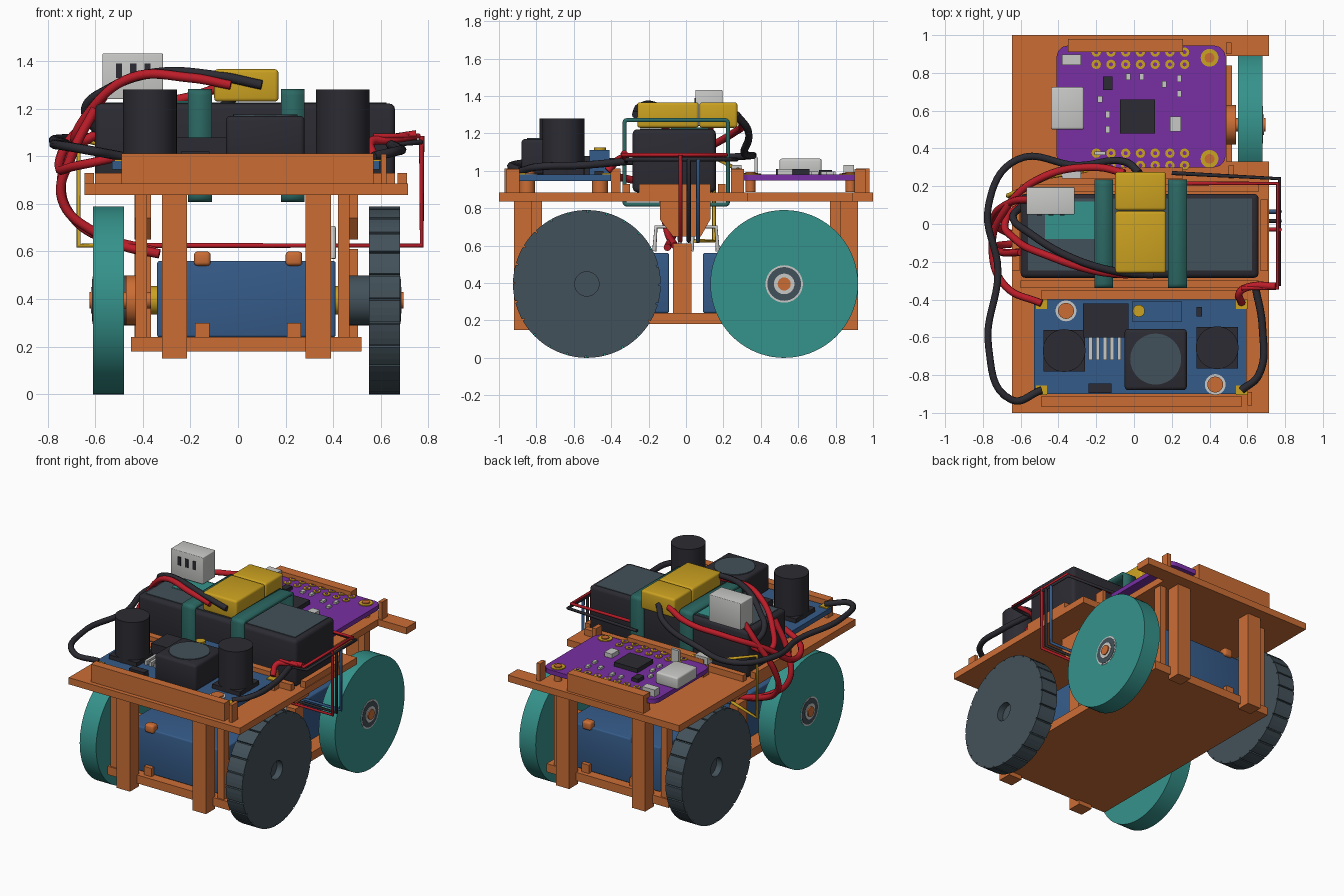
import bpy, bmesh, math
from mathutils import Vector, Matrix

if "Cube" in bpy.data.objects:
    bpy.data.objects.remove(bpy.data.objects["Cube"])


def material(name, r, g, b):
    m = bpy.data.materials.new(name)
    m.use_nodes = True
    m.diffuse_color = (r, g, b, 1)
    m.node_tree.nodes["Principled BSDF"].inputs["Base Color"].default_value = (r, g, b, 1)
    return m


orange = material("orange", .6, .155, .036)
teal = material("teal", .036, .29, .26)
strap_teal = material("dark teal", .025, .14, .125)
slate = material("slate grey", .055, .082, .1)
black = material("charcoal", .024, .024, .032)
blue = material("blue", .036, .105, .25)
purple = material("purple", .19, .028, .37)
gold = material("gold", .6, .36, .015)
red = material("red", .5, .012, .022)
light = material("light grey", .58, .58, .57)


def finish(name, bm, mat, smooth=False):
    bmesh.ops.recalc_face_normals(bm, faces=bm.faces)
    mesh = bpy.data.meshes.new(name)
    bm.to_mesh(mesh)
    bm.free()
    mesh.materials.append(mat)
    ob = bpy.data.objects.new(name, mesh)
    bpy.context.collection.objects.link(ob)
    bpy.ops.object.select_all(action="DESELECT")
    ob.select_set(True)
    bpy.context.view_layer.objects.active = ob
    if smooth:
        bpy.ops.object.shade_smooth_by_angle()
    return ob


def box(name, xs, ys, zs, mat, bevel=0, along=None, hollow=False):
    """Box from spans; bevels all edges or only those along one axis."""
    bm = bmesh.new()
    bmesh.ops.create_cube(bm, size=1)
    for v in bm.verts:
        v.co = [s[0] if c < 0 else s[1] for c, s in zip(v.co, (xs, ys, zs))]
    if bevel:
        edges = [e for e in bm.edges if along is None or
                 abs((e.verts[0].co - e.verts[1].co).normalized()[along]) > .9]
        bmesh.ops.bevel(bm, geom=edges, offset=bevel, segments=3, profile=.5, affect="EDGES")
    if hollow:
        ends = [f for f in bm.faces if abs(f.normal.x) > .9]
        bmesh.ops.delete(bm, geom=ends, context="FACES_ONLY")
    return finish(name, bm, mat, bool(bevel))


def cyl(name, centre, radius, depth, mat, axis="Z", sides=40):
    bm = bmesh.new()
    turn = Matrix.Rotation(math.pi / 2, 4, "Y") if axis == "X" else Matrix()
    bmesh.ops.create_cone(bm, cap_ends=True, segments=sides, radius1=radius, radius2=radius,
                          depth=depth, matrix=Matrix.Translation(centre) @ turn)
    return finish(name, bm, mat, True)


def prism(name, outline, x0, x1, mat):
    """Extrude a (y, z) outline along x."""
    bm = bmesh.new()
    face = bm.faces.new([bm.verts.new((x0, y, z)) for y, z in outline])
    new = bmesh.ops.extrude_face_region(bm, geom=[face])["geom"]
    bmesh.ops.translate(bm, verts=[v for v in new if isinstance(v, bmesh.types.BMVert)], vec=(x1 - x0, 0, 0))
    return finish(name, bm, mat)


def wire(name, points, radius, mat, curved=True):
    curve = bpy.data.curves.new(name, "CURVE")
    curve.dimensions = "3D"
    curve.bevel_depth, curve.bevel_resolution, curve.use_fill_caps = radius, 2, True
    spline = curve.splines.new("BEZIER")
    spline.bezier_points.add(len(points) - 1)
    for bp, p in zip(spline.bezier_points, points):
        bp.co = p
        bp.handle_left_type = bp.handle_right_type = "AUTO" if curved else "VECTOR"
    spline.resolution_u = 8 if curved else 1
    curve.materials.append(mat)
    ob = bpy.data.objects.new(name, curve)
    bpy.context.collection.objects.link(ob)
    bpy.ops.object.select_all(action="DESELECT")
    ob.select_set(True)
    bpy.context.view_layer.objects.active = ob
    bpy.ops.object.convert(target="MESH")


MID = .035      # chassis centre line
AXLE = .395     # wheel radius and axle height

# Decks: the top one has a wheel notch at the rear
top, under = .885, .837
box("top_deck", (-.645, .49), (-1, 1), (under, top), orange)
box("top_deck_front_wing", (.49, .715), (-1, .33), (under, top), orange)
box("top_deck_rear_arm", (.49, .715), (.89, 1), (under, top), orange)
box("base_deck", (-.45, .52), (-.84, .84), (.18, .24), orange)
for end in (-1, 1):
    for x in (-.267, .337):
        box("corner_post", (x - .053, x + .053), sorted((end * .92, end * .82)), (.15, .84), orange)
    for x in (-.4, .45):
        box("slim_post", (x - .03, x + .018), sorted((end * .83, end * .77)), (.2, .84), orange)
for side in (-1, 1):
    a, b = sorted((MID + side * .4, MID + side * .47))
    box("centre_post", (a, b), (-.07, .03), (.2, .61), orange)
    prism("tapered_bracket", [(-.14, under), (.13, under), (.13, .74), (.08, .65), (-.07, .65), (-.14, .74)],
          a, b, orange)

# Deck rails, clips and battery tray
box("front_rail", (-.49, .57), (-.97, -.91), (top, 1.012), orange)
box("board_rail", (-.49, .57), (-.4, -.35), (top, 1.012), orange)
box("middle_rail", (-.35, .26), (.24, .3), (top, 1.012), orange)
box("rear_rail", (-.35, .26), (.91, .98), (top, 1.012), orange)
box("front_clip", (.6, .625), (-.96, -.89), (top, 1.01), orange)
box("rear_clip", (.487, .515), (.9, .96), (top, 1.01), orange)
box("rear_left_clip", (.5, .53), (.24, .31), (top, 1.01), orange)
for y in (-.32, .19):
    box("tray_rail", (-.6, .66), (y - .02, y + .02), (top, .93), orange)
for x in (-.625, .69):
    box("tray_stop", (x - .02, x + .02), (-.25, .13), (top, .93), orange)

# Motors
for end in (-1, 1):
    box("motor", (-.34, .41), sorted((end * .78, end * .09)), (.24, .56), blue, .01)
    for x in (-.15, .235):
        box("motor_clip", (x - .035, x + .035), sorted((end * .8, end * .74)), (.54, .6), orange, .015)
        box("motor_cradle", (x - .03, x + .03), sorted((end * .81, end * .78)), (.24, .3), orange)

# Wheels: plain and grooved ones sit diagonally opposite
for side, y, plain in ((-1, -.53, True), (1, .525, True), (1, -.53, False), (-1, .525, False)):
    def at(offset):
        return Vector((MID + side * offset, y, AXLE))
    if plain:
        cyl("plain_wheel", at(.58), AXLE, .13, teal, "X", 72)
        cyl("motor_collar", at(.47), .105, .07, orange, "X")
        cyl("axle", at(.53), .035, .26, orange, "X", 24)
        for radius, lift, mat in ((.1, .002, light), (.09, .004, slate), (.055, .007, light)):
            cyl("hub_disc", at(.645), radius, lift * 2, mat, "X")
    else:
        outline = []
        for i in range(24):
            for shift, r in ((0, AXLE), (.3, AXLE), (.6, AXLE), (.9, AXLE), (.92, .383), (.98, .383)):
                t = (i + shift) * math.tau / 24
                outline.append((y + r * math.cos(t), AXLE + r * math.sin(t)))
        wheel = prism("grooved_wheel", outline, MID + side * .515, MID + side * .645, slate)
        cutter = cyl("bore_cutter", at(.65), .065, .1, slate, "X")
        mod = wheel.modifiers.new("bore", "BOOLEAN")
        mod.object, mod.operation = cutter, "DIFFERENCE"
        bpy.context.view_layer.objects.active = wheel
        bpy.ops.object.modifier_apply(modifier="bore")
        bpy.data.objects.remove(cutter)
        cyl("wheel_hub", at(.47), .105, .1, slate, "X")
        cyl("hub_washer", at(.415), .075, .02, light, "X")
        cyl("motor_boss", at(.39), .06, .04, gold, "X")

# Battery with label, straps, plug and lead connector
box("battery", (-.6, .66), (-.285, .16), (top, 1.222), black, .025)
box("battery_top", (-.56, .625), (-.245, .135), (1.22, 1.226), slate)
box("battery_label", (-.47, -.12), (-.08, .12), (1.224, 1.232), teal)
for x in (-.16, .23):
    strap = box("strap", (x - .05, x + .05), (-.34, .235), (.808, 1.282), strap_teal, .025, 0, True)
    mod = strap.modifiers.new("thickness", "SOLIDIFY")
    mod.thickness, mod.offset = .022, -1
box("plug_front", (-.1, .17), (-.26, .068), (1.23, 1.366), gold, .015)
box("plug_rear", (-.1, .17), (.072, .275), (1.23, 1.366), gold, .015)
box("balance_connector", (-.57, -.315), (.05, .195), (1.24, 1.432), light, .005)
for x in (-.5, -.44, -.38):
    box("connector_slot", (x - .013, x + .013), (.045, .06), (1.33, 1.39), black)

# Power board
board = .98
box("power_board", (-.53, .595), (-.9, -.4), (.945, board), blue)
for x in (-.49, .57):
    for y in (-.425, -.88):
        box("solder_pad", (x - .03, x + .03), (y - .025, y + .025), (board, .987), gold)
for x, y in ((-.37, -.67), (.44, -.655)):
    cyl("capacitor", (x, y, 1.13), .113, .3, black)
    box("capacitor_base", (x - .11, x + .11), (y - .11, y + .11), (board, 1.01), black)
box("inductor", (-.05, .28), (-.88, -.555), (board, 1.17), black, .02)
cyl("inductor_core", (.115, -.715, 1.17), .135, .01, slate)
box("regulator", (-.27, -.03), (-.6, -.42), (board, 1.08), black)
for i in range(5):
    x = -.23 + i * .038
    box("regulator_leg", (x - .01, x + .01), (-.72, -.6), (board, 1.01), light)
box("trimmer", (-.01, .255), (-.515, -.41), (board, 1.11), blue)
cyl("trimmer_screw", (.025, -.46, 1.11), .032, .03, gold, sides=16)
box("diode", (-.24, -.12), (-.895, -.845), (board, 1.02), black)
box("resistor", (.33, .36), (-.49, -.44), (board, 1), black)
for x, y in ((-.36, -.46), (.43, -.85)):
    cyl("mount_ring", (x, y, board), .055, .01, light)
    cyl("mount_peg", (x, y, .94), .042, .11, orange)

# Controller board
box("controller_board", (-.41, .485), (.3, .945), (.948, board), purple, .06, 2)
for y in (.345, .88):
    cyl("board_hole_ring", (.4, y, board), .047, .012, gold)
    cyl("board_peg", (.4, y, .94), .026, .105, orange, sides=20)
for y in (.31, .375, .845, .91):
    for i in range(7):
        x = -.2 + i * .078
        cyl("pin_pad", (x, y, board), .025, .012, gold, sides=12)
        cyl("pin_hole", (x, y, board), .011, .016, purple, sides=8)
box("usb_socket", (-.44, -.265), (.5, .725), (board, 1.065), light, .012)
box("processor", (-.075, .11), (.48, .66), (board, 1.01), black)
box("memory_chip", (-.165, -.115), (.71, .78), (board, 1.005), black)
box("button", (.19, .25), (.49, .57), (board, 1.01), light)
for y in (.27, .87):
    box("side_socket", (-.38, -.28), (y - .028, y + .028), (board, 1.03), light)
box("antenna_tab", (-.21, -.15), (.365, .385), (board, 1.07), light)
for x, y in ((-.18, .66), (-.14, .58), (-.14, .5), (.24, .77), (.24, .69), (-.03, .78), (.04, .78), (.16, .74)):
    box("small_part", (x - .012, x + .012), (y - .018, y + .018), (board, .995), light)

# Thick power leads
thick = .02
wire("black_board_lead", [(.03, .27, 1.3), (-.05, .33, 1.22), (-.3, .31, 1.1), (-.62, .34, 1.08),
     (-.77, .1, 1.07), (-.72, -.25, 1.05), (-.77, -.65, 1.05), (-.65, -.93, 1.03), (-.49, -.88, 1)], thick, black)
wire("red_board_lead", [(-.05, .27, 1.3), (-.2, .3, 1.25), (-.48, .25, 1.2), (-.68, .08, 1.1),
     (-.75, -.15, .95), (-.68, -.33, .96), (-.49, -.42, 1)], thick, red)
wire("red_plug_lead", [(-.03, -.27, 1.3), (-.2, -.25, 1.33), (-.45, -.17, 1.33), (-.63, -.08, 1.18),
     (-.68, .02, 1.06), (-.58, .11, 1.1)], thick, red)
wire("black_plug_lead", [(.1, -.27, 1.3), (-.1, -.25, 1.34), (-.35, -.17, 1.35), (-.55, -.05, 1.28),
     (-.64, .03, 1.2), (-.59, .1, 1.1)], thick, black)
wire("red_motor_lead", [(-.55, .13, 1.27), (-.64, .12, 1.15), (-.74, .04, .92), (-.7, -.03, .75),
     (-.5, -.08, .63), (-.33, -.1, .59)], thick, red)
wire("red_motor_return", [(-.6, -.15, 1.2), (-.7, -.15, 1), (-.74, -.12, .82), (-.6, -.1, .68),
     (-.35, -.06, .6)], thick, red)
wire("black_side_lead", [(.57, -.88, 1), (.66, -.8, 1.02), (.68, -.55, 1.03), (.64, -.32, 1.05)], thick, black)
wire("red_side_lead", [(.57, -.42, 1), (.56, -.36, 1.06), (.62, -.33, 1.07), (.75, -.33, 1.09)], thick, red)

# Thin square-routed signal wires
thin = .011
wire("red_loop", [(.57, -.34, 1.085), (.76, -.34, 1.085), (.76, .215, 1.085), (.2, .215, 1.085)], thin, red, False)
wire("black_loop", [(.2, .27, 1.06), (.77, .24, 1.06), (.77, -.32, 1.06), (.64, -.32, 1.05)], thin, black, False)
for mat, y, high in ((red, -.03, 1.085), (black, .015, 1.06), (blue, .065, 1.06)):
    wire("drop_wire", [(.772, y, high), (.772, y, .625), (-.4, y, .625)], thin, mat, False)
wire("yellow_wire", [(-.2, .29, 1), (-.45, .25, 1.02), (-.67, .15, 1.07), (-.67, .15, .625), (-.4, .05, .625)],
     thin, gold, False)
for y in (-.1, .1):
    wire("motor_terminal", [(.4, y - .07, .57), (.4, y - .06, .7), (.4, y + .06, .7), (.4, y + .07, .57)],
         thin, light, False)
